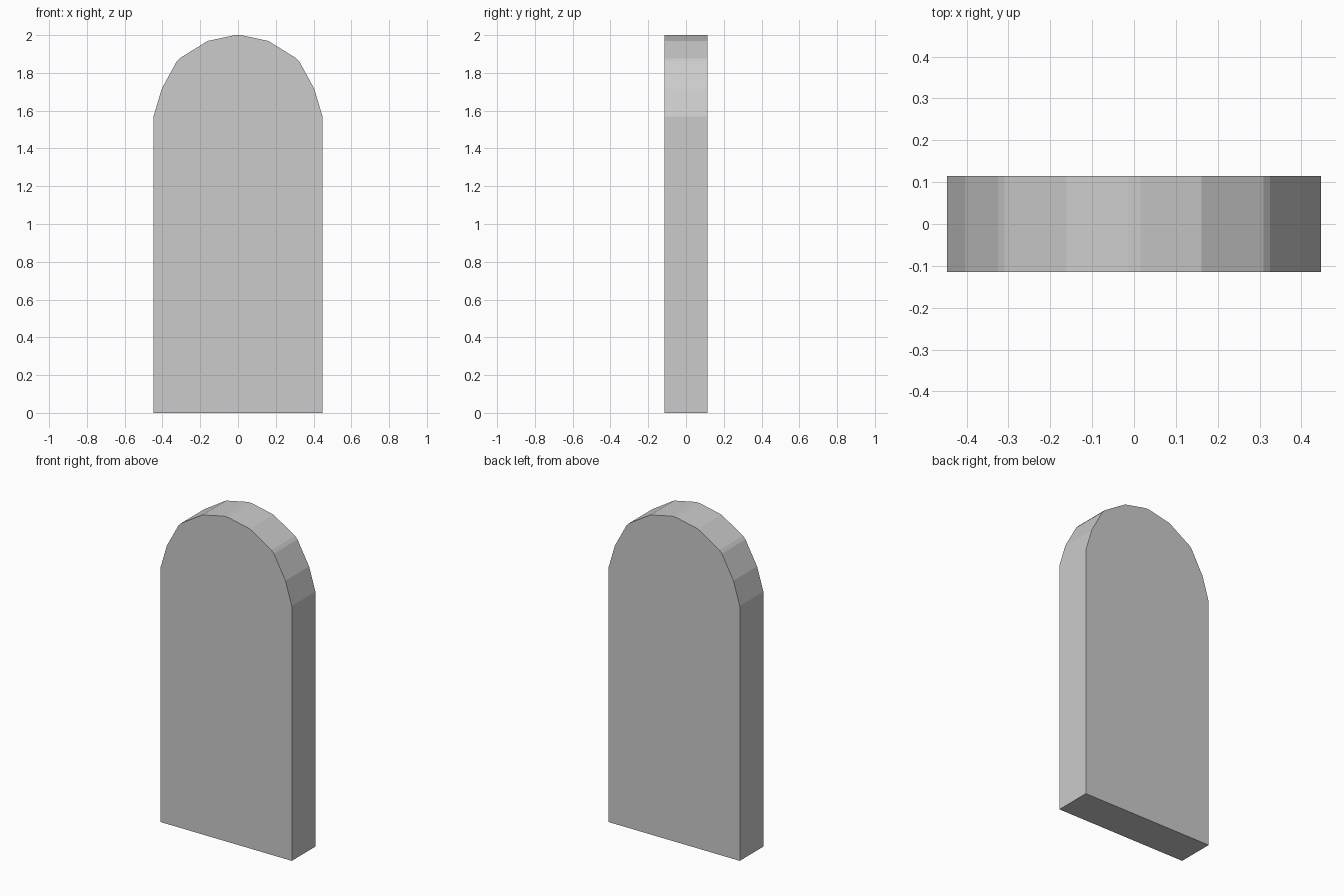
import bpy, bmesh

if "Cube" in bpy.data.objects:
    bpy.data.objects.remove(bpy.data.objects["Cube"])

HALF_DEPTH = 0.115

# Right half of the arched outline, bottom to top (x, z)
right = [(0.447, 0.0), (0.447, 1.57), (0.404, 1.715), (0.325, 1.86),
         (0.309, 1.877), (0.161, 1.969), (0.015, 2.0)]
outline = right + [(-x, z) for x, z in reversed(right)]

# Rounded slab: outline face extruded through its thickness
bm = bmesh.new()
face = bm.faces.new([bm.verts.new((x, -HALF_DEPTH, z)) for x, z in outline])
ext = bmesh.ops.extrude_face_region(bm, geom=[face], use_keep_orig=True)
verts = [g for g in ext["geom"] if isinstance(g, bmesh.types.BMVert)]
bmesh.ops.translate(bm, verts=verts, vec=(0, 2 * HALF_DEPTH, 0))
bmesh.ops.recalc_face_normals(bm, faces=bm.faces)

mesh = bpy.data.meshes.new("arched_slab")
bm.to_mesh(mesh)
bm.free()
slab = bpy.data.objects.new("arched_slab", mesh)
bpy.context.collection.objects.link(slab)
